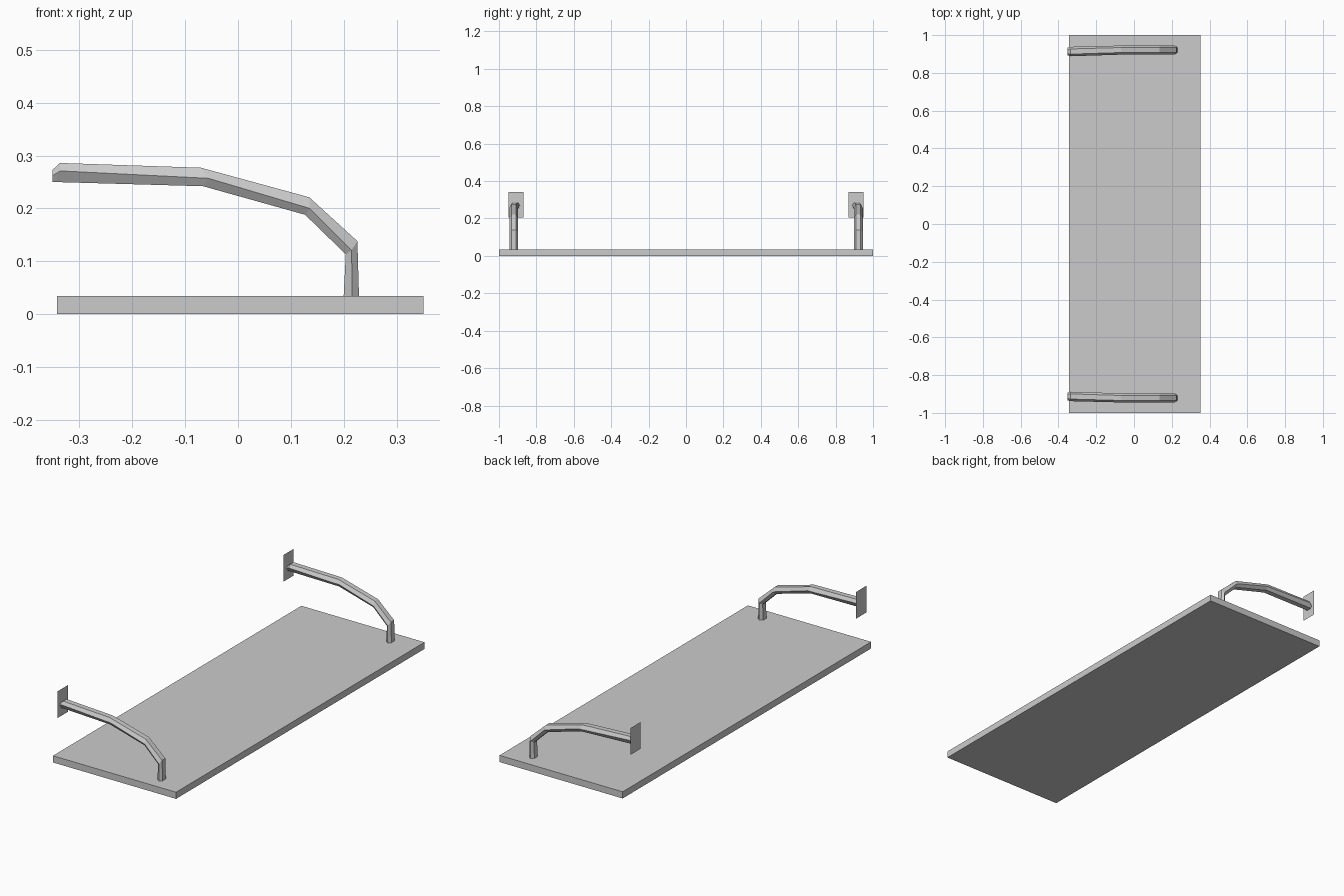
import bpy
import bmesh

if "Cube" in bpy.data.objects:
    bpy.data.objects.remove(bpy.data.objects["Cube"])


def make_object(name, bm):
    bmesh.ops.recalc_face_normals(bm, faces=bm.faces)
    mesh = bpy.data.meshes.new(name)
    bm.to_mesh(mesh)
    bm.free()
    obj = bpy.data.objects.new(name, mesh)
    bpy.context.collection.objects.link(obj)
    return obj


def mirror_y(obj):
    mod = obj.modifiers.new("mirror", 'MIRROR')
    mod.use_axis = (False, True, False)
    mod.use_clip = False


# Flat board
bm = bmesh.new()
bmesh.ops.create_cube(bm, size=1)
for v in bm.verts:
    v.co.x = 0.004 + v.co.x * 0.694
    v.co.y *= 2
    v.co.z = 0.017 + v.co.z * 0.034
make_object("board", bm)

# Bent six-sided arms; each ring: centre y, half width, then (x, z) of
# its outer edge, side ridge and inner edge
rings = [
    (0.921, 0.024, (0.229, 0.034), (0.216, 0.034), (0.200, 0.034)),
    (0.921, 0.024, (0.226, 0.138), (0.215, 0.121), (0.204, 0.113)),
    (0.921, 0.024, (0.135, 0.221), (0.136, 0.200), (0.127, 0.188)),
    (0.921, 0.024, (-0.070, 0.277), (-0.056, 0.257), (-0.066, 0.242)),
    (0.913, 0.025, (-0.337, 0.286), (-0.336, 0.271), (-0.349, 0.250)),
    (0.913, 0.020, (-0.351, 0.273), (-0.351, 0.262), (-0.351, 0.250)),
]
bm = bmesh.new()
loops = []
for cy, w, top, mid, bot in rings:
    section = [(top, 0.55), (mid, 1), (bot, 0.55), (bot, -0.55), (mid, -1), (top, -0.55)]
    loops.append([bm.verts.new((x, cy + s * w, z)) for (x, z), s in section])
for a, b in zip(loops, loops[1:]):
    for i in range(6):
        j = (i + 1) % 6
        bm.faces.new((a[i], a[j], b[j], b[i]))
bm.faces.new(loops[0])
bm.faces.new(loops[-1])
mirror_y(make_object("support_arms", bm))

# Thin mounting plates at the arm ends
bm = bmesh.new()
bm.faces.new([bm.verts.new((-0.3515, y, z)) for y, z in
              ((0.868, 0.205), (0.868, 0.341), (0.950, 0.341), (0.950, 0.205))])
mirror_y(make_object("mounting_plates", bm))
